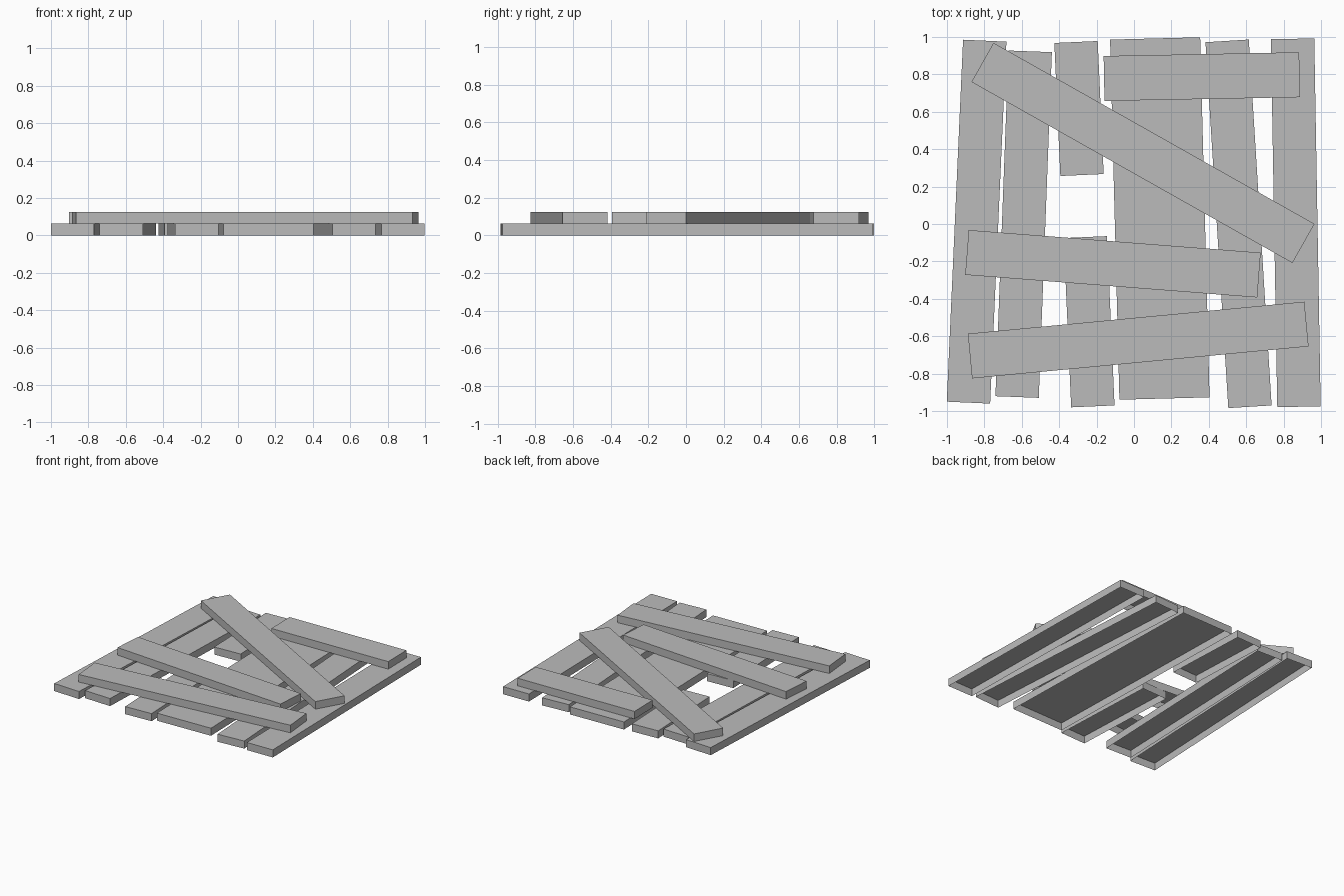
import bpy
import bmesh
from mathutils import Vector

cube = bpy.data.objects.get("Cube")
if cube:
    bpy.data.objects.remove(cube)

THICK = 0.062

grey = bpy.data.materials.new("plain grey")
grey.use_nodes = True
colour = (0.5, 0.5, 0.5, 1)
grey.diffuse_color = colour
grey.node_tree.nodes["Principled BSDF"].inputs["Base Color"].default_value = colour


def plank(name, start, end, width, base):
    """Board along a centre line, hollow and open underneath."""
    a, b = Vector(start), Vector(end)
    side = (b - a).orthogonal().normalized() * width / 2
    outline = [a - side, b - side, b + side, a + side]
    bm = bmesh.new()
    low = [bm.verts.new((p.x, p.y, base)) for p in outline]
    high = [bm.verts.new((p.x, p.y, base + THICK)) for p in outline]
    top = bm.faces.new(high)
    for i in range(4):
        j = (i + 1) % 4
        bm.faces.new((low[i], low[j], high[j], high[i]))
    bm.normal_update()
    if top.normal.z < 0:
        bmesh.ops.reverse_faces(bm, faces=bm.faces[:])
    mesh = bpy.data.meshes.new(name)
    bm.to_mesh(mesh)
    bm.free()
    mesh.materials.append(grey)
    bpy.context.collection.objects.link(bpy.data.objects.new(name, mesh))


# Upright boards, back end to front end
uprights = {
    "right_edge_board": ((-0.798, 0.98), (-0.885, -0.955), 0.232),
    "right_inner_board": ((-0.555, 0.923), (-0.625, -0.925), 0.232),
    "broken_board_back": ((-0.31, 0.973), (-0.278, 0.262), 0.232),
    "broken_board_front": ((-0.26, -0.07), (-0.22, -0.975), 0.232),
    "wide_middle_board": ((0.113, 0.992), (0.163, -0.933), 0.482),
    "left_inner_board": ((0.498, 0.979), (0.62, -0.977), 0.232),
    "left_edge_board": ((0.848, 0.99), (0.882, -0.977), 0.232),
}
for name, (start, end, width) in uprights.items():
    plank(name, start, end, width, 0)

# Cross boards nailed on top, right end to left end
crosses = {
    "back_cross_board": ((-0.16, 0.778), (0.885, 0.798)),
    "diagonal_cross_board": ((-0.81, 0.864), (0.906, -0.104)),
    "middle_cross_board": ((-0.893, -0.152), (0.668, -0.273)),
    "front_cross_board": ((-0.877, -0.706), (0.922, -0.535)),
}
for name, (start, end) in crosses.items():
    plank(name, start, end, 0.24, THICK)
